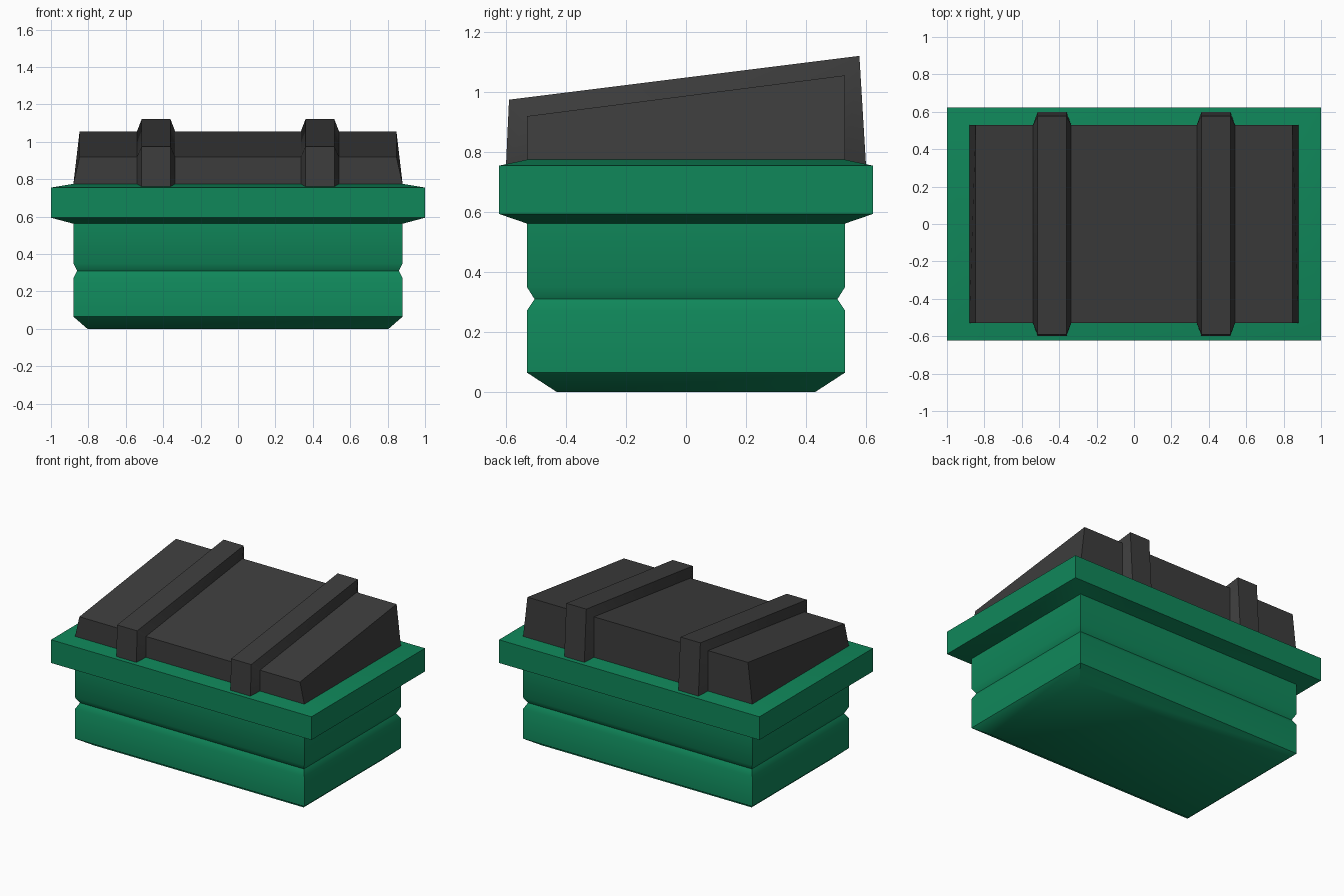
import bpy
import bmesh
from math import radians

default = bpy.data.objects.get("Cube")
if default:
    bpy.data.objects.remove(default, do_unlink=True)


def material(name, rgb):
    mat = bpy.data.materials.new(name)
    mat.use_nodes = True
    mat.diffuse_color = (*rgb, 1)
    mat.node_tree.nodes["Principled BSDF"].inputs["Base Color"].default_value = (*rgb, 1)
    return mat


green = material("green", (0.005, 0.242, 0.102))
charcoal = material("charcoal", (0.046, 0.046, 0.046))


def loft(name, rings, mat, closed=False):
    """Skin a list of equal-length point rings; cap the ends or join them."""
    bm = bmesh.new()
    loops = [[bm.verts.new(p) for p in ring] for ring in rings]
    pairs = list(zip(loops, loops[1:]))
    if closed:
        pairs.append((loops[-1], loops[0]))
    else:
        bm.faces.new(loops[0])
        bm.faces.new(loops[-1])
    for a, b in pairs:
        for i in range(len(a)):
            j = (i + 1) % len(a)
            bm.faces.new((a[i], a[j], b[j], b[i]))
    bmesh.ops.recalc_face_normals(bm, faces=bm.faces)
    mesh = bpy.data.meshes.new(name)
    bm.to_mesh(mesh)
    bm.free()
    mesh.materials.append(mat)
    obj = bpy.data.objects.new(name, mesh)
    bpy.context.collection.objects.link(obj)
    bpy.ops.object.select_all(action='DESELECT')
    obj.select_set(True)
    bpy.context.view_layer.objects.active = obj
    bpy.ops.object.shade_smooth_by_angle(angle=radians(45))
    return obj


def rectangle(hx, hy, z):
    return [(-hx, -hy, z), (hx, -hy, z), (hx, hy, z), (-hx, hy, z)]


# Bin body: chamfered base, grooved walls and an overhanging rim
profile = [
    (0.805, 0.43, 0), (0.88, 0.53, 0.065), (0.88, 0.53, 0.272),
    (0.86, 0.505, 0.31), (0.88, 0.53, 0.35), (0.88, 0.53, 0.562),
    (1, 0.623, 0.594), (1, 0.623, 0.755), (0.88, 0.53, 0.775),
]
loft("bin_body", [rectangle(*p) for p in profile], green)

# Sloping lid: side outline in y, z, with ends leaning inward
lid_outline = [(-0.53, 0.775), (-0.53, 0.92), (0.53, 1.056), (0.53, 0.775)]


def lid_end(side):
    return [(side * (0.88 if z < 0.8 else 0.847), y, z) for y, z in lid_outline]


loft("lid", [lid_end(-1), lid_end(1)], charcoal)

# Raised straps over the lid, wide at the lid and narrow on the outside
strap_outline = [(-0.6, 0.757), (-0.59, 0.975), (0.578, 1.121), (0.6, 0.757)]
for name, centre in (("right_strap", -0.438), ("left_strap", 0.438)):
    def ring(outline, offset):
        return [(centre + offset, y, z) for y, z in outline]

    loft(name, [ring(lid_outline, -0.102), ring(strap_outline, -0.077),
                ring(strap_outline, 0.077), ring(lid_outline, 0.102)],
         charcoal, closed=True)
